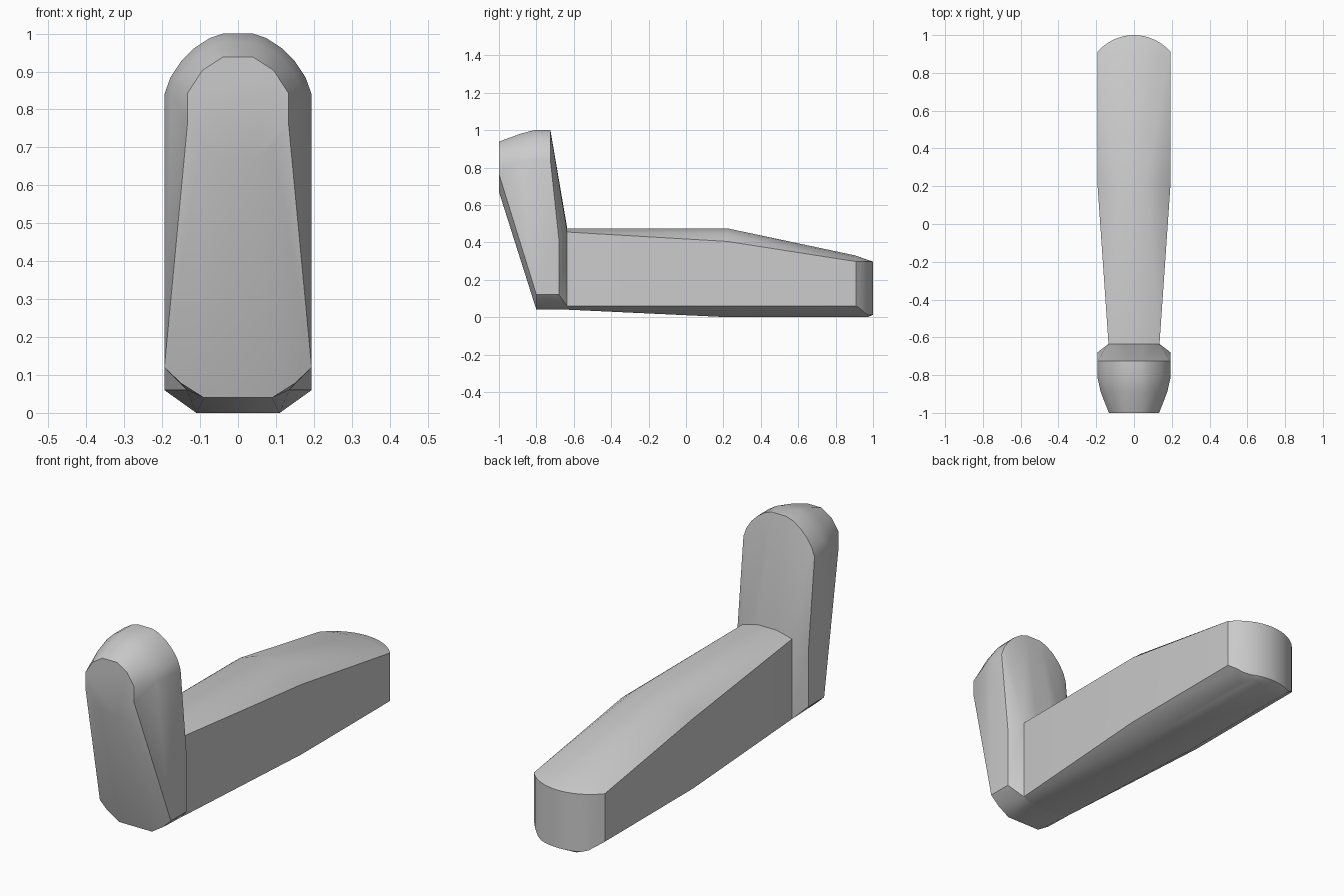
import bpy, bmesh, math

cube = bpy.data.objects.get("Cube")
if cube:
    bpy.data.objects.remove(cube, do_unlink=True)

# One plain grey for the whole model
grey = bpy.data.materials.new("light_grey")
grey.use_nodes = True
colour = (0.6, 0.6, 0.6, 1.0)
grey.diffuse_color = colour
grey.node_tree.nodes["Principled BSDF"].inputs["Base Color"].default_value = colour


def section(y, outline):
    """Half cross-section given as (x, z) pairs, placed at depth y."""
    return [(x, y, z) for x, z in outline]


def convex_part(name, half_points):
    """Mirror the points across x and wrap them in one convex solid."""
    bm = bmesh.new()
    for x, y, z in half_points:
        bm.verts.new((x, y, z))
        if x > 0:
            bm.verts.new((-x, y, z))
    hull = bmesh.ops.convex_hull(bm, input=bm.verts)
    spare = {g for g in hull["geom_interior"] + hull["geom_unused"]
             if isinstance(g, bmesh.types.BMVert) and not g.link_faces}
    bmesh.ops.delete(bm, geom=list(spare), context="VERTS")
    bmesh.ops.dissolve_limit(bm, angle_limit=math.radians(0.5),
                             verts=bm.verts, edges=bm.edges)
    bmesh.ops.recalc_face_normals(bm, faces=bm.faces)
    mesh = bpy.data.meshes.new(name)
    bm.to_mesh(mesh)
    bm.free()
    mesh.materials.append(grey)
    obj = bpy.data.objects.new(name, mesh)
    bpy.context.collection.objects.link(obj)
    bpy.ops.object.select_all(action="DESELECT")
    obj.select_set(True)
    bpy.context.view_layer.objects.active = obj
    bpy.ops.object.shade_smooth_by_angle(angle=math.radians(30))
    return obj


# Upright head: small front cap, full arch, rounded foot, tapered back
cap = [(0.04, 0.938), (0.094, 0.903), (0.133, 0.843),
       (0.133, 0.765), (0.094, 0.705), (0.04, 0.67)]
mid_arch = [(0.04, 0.979), (0.095, 0.952), (0.142, 0.905), (0.176, 0.84)]
arch = [(0.04, 1.0), (0.075, 0.988), (0.115, 0.962), (0.15, 0.927),
        (0.178, 0.885), (0.194, 0.84)]
foot = [(0.09, 0.04), (0.15, 0.078), (0.194, 0.12)]
neck = [(0.05, 0.475), (0.135, 0.455), (0.135, 0.06), (0.09, 0.04)]
head = section(-1.0, cap) + section(-0.89, mid_arch)
head += section(-0.81, arch) + section(-0.725, arch)
head += section(-0.8, foot) + section(-0.68, foot + [(0.194, 0.42)])
head += section(-0.635, neck)
convex_part("upright_head", head)

# Long bar: narrow at the head, widening and then sloping down to the end
bar = section(-0.635, neck)
bar += section(0.22, [(0.06, 0.475), (0.14, 0.447), (0.194, 0.405),
                      (0.194, 0.06), (0.11, 0.0)])
bar += section(0.9, [(0.04, 0.331), (0.11, 0.322), (0.11, 0.0)])
bar += section(0.97, [(0.08, 0.0)])

# Rounded end of the bar
radius = 0.254
for i in range(8):
    x = 0.194 * i / 7
    y = 1 - radius + math.sqrt(radius ** 2 - x ** 2)
    low = max(0.012, 0.06 * (x - 0.11) / 0.084)
    bar += section(y, [(x, 0.297), (x, low)])
convex_part("long_bar", bar)
